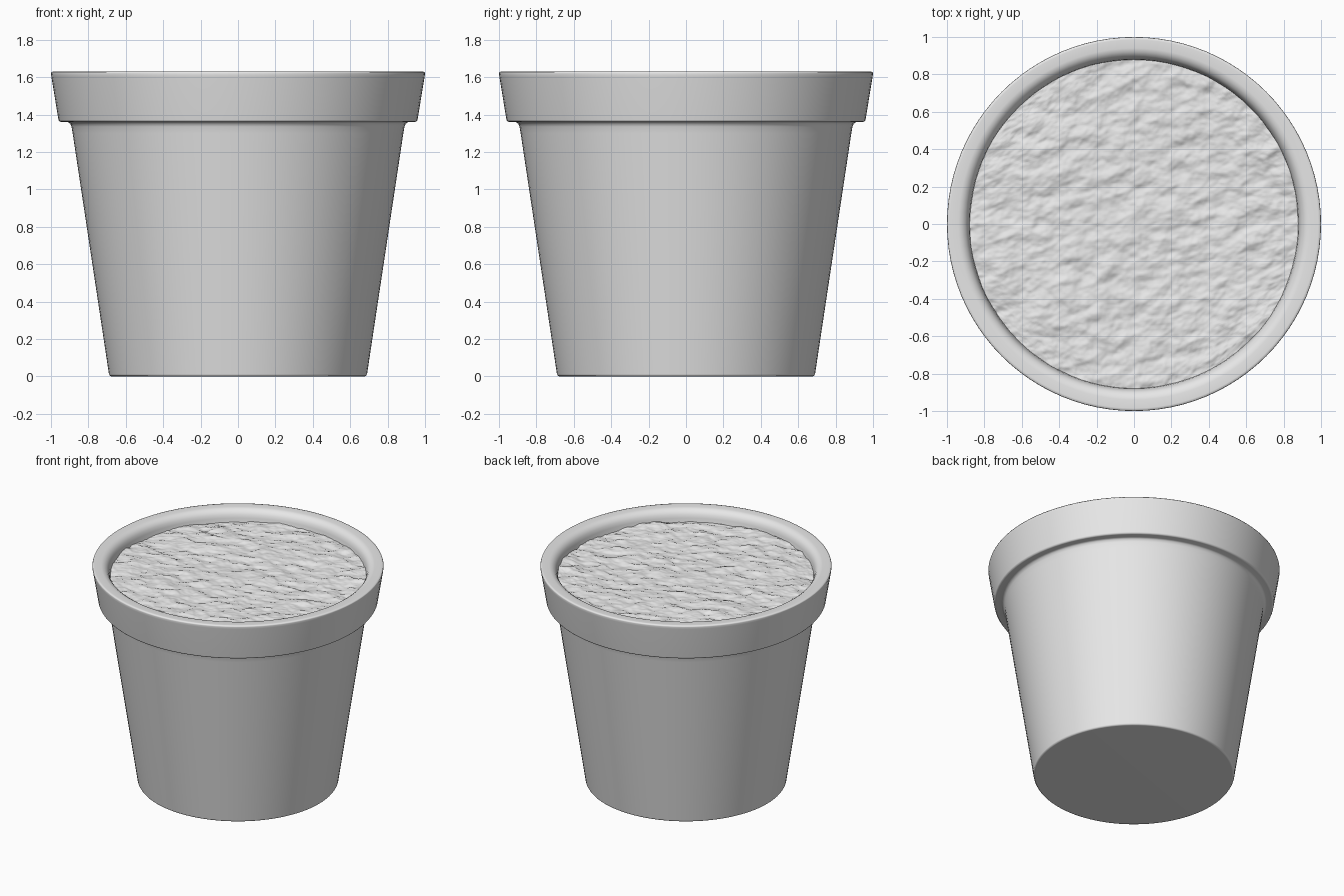
import bpy, bmesh, math
from mathutils import Vector, noise

cube = bpy.data.objects.get("Cube")
if cube:
    bpy.data.objects.remove(cube, do_unlink=True)


def make_material(name, color):
    mat = bpy.data.materials.new(name)
    mat.use_nodes = True
    mat.diffuse_color = color
    bsdf = next(n for n in mat.node_tree.nodes if n.type == "BSDF_PRINCIPLED")
    bsdf.inputs["Base Color"].default_value = color
    bsdf.inputs["Roughness"].default_value = 0.8
    return mat


def add_object(name, bm, mat):
    bmesh.ops.recalc_face_normals(bm, faces=bm.faces)
    mesh = bpy.data.meshes.new(name)
    bm.to_mesh(mesh)
    bm.free()
    mesh.materials.append(mat)
    mesh.shade_smooth()
    obj = bpy.data.objects.new(name, mesh)
    bpy.context.collection.objects.link(obj)
    return obj


def lathe(name, profile, segments, mat):
    bm = bmesh.new()
    verts = [bm.verts.new((r, 0, z)) for r, z in profile]
    edges = [bm.edges.new(pair) for pair in zip(verts, verts[1:])]
    bmesh.ops.spin(bm, geom=verts + edges, cent=(0, 0, 0), axis=(0, 0, 1),
                   angle=math.tau, steps=segments)
    bmesh.ops.remove_doubles(bm, verts=bm.verts, dist=0.0005)
    obj = add_object(name, bm, mat)
    # Keep the broad walls clean and the small bevels crisp
    normals = obj.modifiers.new("Weighted normals", "WEIGHTED_NORMAL")
    normals.keep_sharp = True
    return obj


grey = make_material("light grey", (0.8, 0.8, 0.8, 1))

# Pot: underside, tapered wall, overhanging collar, rounded lip, inside
pot_profile = [
    (0, 0), (0.675, 0), (0.685, 0.003), (0.69, 0.012),
    (0.884, 1.30), (0.89, 1.335), (0.897, 1.352), (0.91, 1.36),
    (0.945, 1.36), (0.954, 1.363), (0.96, 1.372),
    (0.998, 1.605), (1.0, 1.62), (0.997, 1.628), (0.985, 1.63),
    (0.94, 1.629), (0.92, 1.624), (0.902, 1.612), (0.89, 1.594),
    (0.882, 1.57), (0.872, 1.50), (0.82, 1.3), (0.62, 0.1), (0, 0.1),
]
lathe("flower_pot", pot_profile, 96, grey)

# Soil: a fine square grid rounded into a disc, roughened with layered noise
SOIL_RADIUS = 0.885
SOIL_HEIGHT = 1.545


def soil_height(x, y):
    p = Vector((x + 0.35 * y, y - 0.35 * x, 0.3))
    lumps = noise.fractal(p * 2.2, 1.0, 2.0, 3)
    stretched = Vector((p.x * 7, p.y * 11, 4.0))
    crumbs = noise.fractal(stretched, 0.8, 2.1, 4)
    return SOIL_HEIGHT + 0.012 * lumps + 0.013 * crumbs


bm = bmesh.new()
bmesh.ops.create_grid(bm, x_segments=190, y_segments=190, size=1)
for v in bm.verts:
    u, w = v.co.x, v.co.y
    x = SOIL_RADIUS * u * math.sqrt(1 - w * w / 2)
    y = SOIL_RADIUS * w * math.sqrt(1 - u * u / 2)
    v.co = (x, y, soil_height(x, y))
soil = add_object("soil", bm, grey)
if soil.data.polygons[0].normal.z < 0:
    soil.data.flip_normals()
